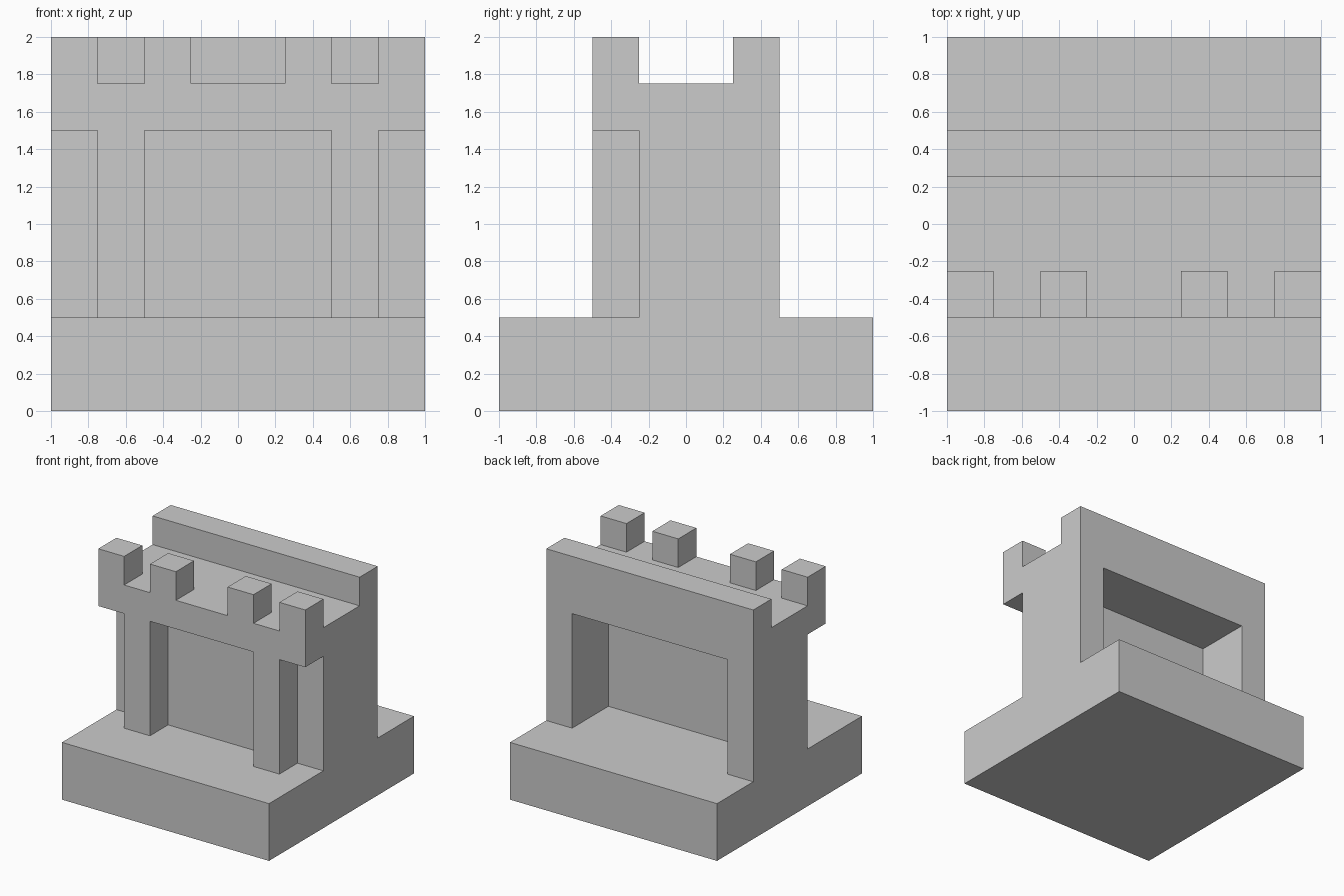
import bpy
import bmesh
from mathutils import Vector

if "Cube" in bpy.data.objects:
    bpy.data.objects.remove(bpy.data.objects["Cube"])


def add_object(name, bm):
    bmesh.ops.recalc_face_normals(bm, faces=bm.faces[:])
    mesh = bpy.data.meshes.new(name)
    bm.to_mesh(mesh)
    bm.free()
    obj = bpy.data.objects.new(name, mesh)
    bpy.context.collection.objects.link(obj)
    return obj


def extrude_profile(name, profile, half_width):
    """Extrude a (y, z) side profile along x."""
    bm = bmesh.new()
    face = bm.faces.new([bm.verts.new((-half_width, y, z)) for y, z in profile])
    out = bmesh.ops.extrude_face_region(bm, geom=[face], use_keep_orig=True)
    moved = [g for g in out["geom"] if isinstance(g, bmesh.types.BMVert)]
    bmesh.ops.translate(bm, verts=moved, vec=(2 * half_width, 0, 0))
    return add_object(name, bm)


def box_cutter(name, x_spans, y_span, z_span):
    """One hidden object holding a box for each x span."""
    bm = bmesh.new()
    for x_span in x_spans:
        lo, hi = (Vector(c) for c in zip(x_span, y_span, z_span))
        verts = bmesh.ops.create_cube(bm, size=1)["verts"]
        bmesh.ops.scale(bm, verts=verts, vec=hi - lo)
        bmesh.ops.translate(bm, verts=verts, vec=(lo + hi) / 2)
    obj = add_object(name, bm)
    obj.hide_render = True
    obj.display_type = 'WIRE'
    return obj


def mirrored(span):
    return [span, (-span[1], -span[0])]


# Plinth, thick wall and the two parapets share one side profile
half = [(0.25, 1.75), (0.25, 2), (0.5, 2), (0.5, 0.5), (1, 0.5), (1, 0)]
profile = half + [(-y, z) for y, z in reversed(half)]
wall = extrude_profile("castle_wall", profile, 1)

cutters = [
    # Gaps between the front battlements
    box_cutter("battlement_gaps", [(-0.25, 0.25)] + mirrored((0.5, 0.75)),
               (-0.75, -0.125), (1.75, 2.25)),
    # Front recesses beside and between the two pilasters
    box_cutter("front_recesses", [(-0.5, 0.5)] + mirrored((0.75, 1.25)),
               (-0.75, -0.25), (0.5, 1.5)),
    # Deep alcove in the back
    box_cutter("back_alcove", [(-0.75, 0.75)], (0, 0.75), (0.5, 1.5)),
]
for cutter in cutters:
    mod = wall.modifiers.new(cutter.name, 'BOOLEAN')
    mod.operation = 'DIFFERENCE'
    mod.solver = 'EXACT'
    mod.object = cutter
